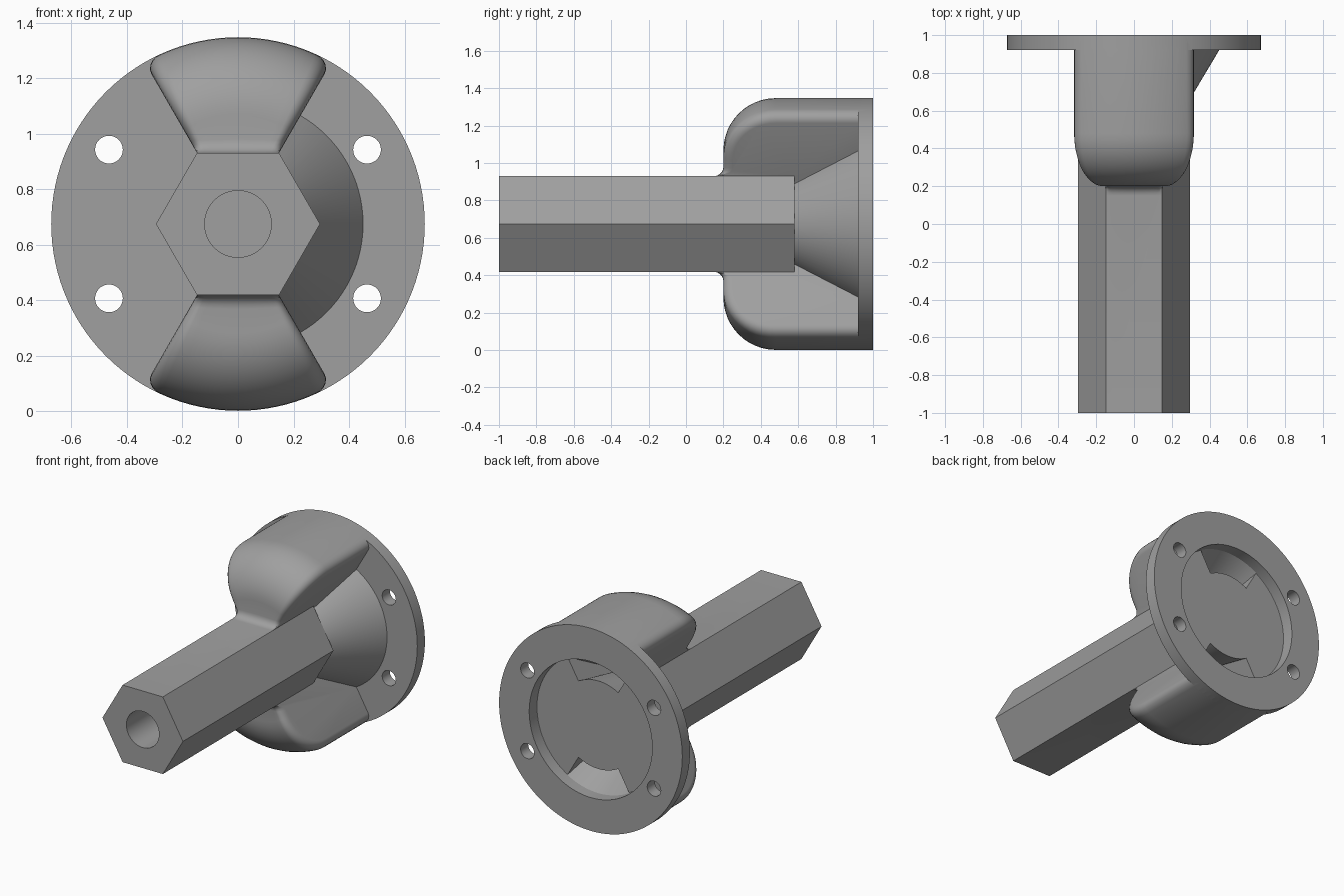
import bpy, bmesh
from math import sin, cos, pi, radians, sqrt

if "Cube" in bpy.data.objects:
    bpy.data.objects.remove(bpy.data.objects["Cube"], do_unlink=True)

CZ = 0.674        # height of the long axis
R_OUT = 0.673     # flange and arm radius
FLAT = 0.256      # hexagon centre to flat

grey = bpy.data.materials.new("Plain Grey")
grey.use_nodes = True
grey.diffuse_color = (0.35, 0.35, 0.35, 1)
grey.node_tree.nodes["Principled BSDF"].inputs["Base Color"].default_value = (0.35, 0.35, 0.35, 1)


def loft(name, sections, loop=False):
    """Skin a list of equal-length closed sections; cap the ends or loop round."""
    bm = bmesh.new()
    rows = [[bm.verts.new(p) for p in s] for s in sections]
    n = len(rows[0])
    for i in range(len(rows) - (0 if loop else 1)):
        a, b = rows[i], rows[(i + 1) % len(rows)]
        for j in range(n):
            k = (j + 1) % n
            bm.faces.new((a[j], a[k], b[k], b[j]))
    if not loop:
        bm.faces.new(rows[0])
        bm.faces.new(rows[-1])
    bmesh.ops.recalc_face_normals(bm, faces=bm.faces)
    mesh = bpy.data.meshes.new(name)
    bm.to_mesh(mesh)
    bm.free()
    mesh.materials.append(grey)
    ob = bpy.data.objects.new(name, mesh)
    bpy.context.collection.objects.link(ob)
    return ob


def turned(name, stations, sides, x=0, z=CZ):
    """Solid along y from (y, radius) stations."""
    return loft(name, [[(x + r * cos(2 * pi * k / sides), y, z + r * sin(2 * pi * k / sides))
                        for k in range(sides)] for y, r in stations])


def arm(name, side):
    """Wedge-shaped arm swept about the axis, with rounded side edges."""
    half, edge, front, bend = radians(30), 0.05, 0.2, 0.28
    steps = [-1, -0.99, -0.96, -0.92, -0.87, -0.82]
    steps += [i / 10 for i in range(-7, 8)] + [-s for s in reversed(steps)]
    sections = []
    for s in steps:
        a = s * half
        gap = min(0.55 * (1 - abs(s)) * half, edge)
        d = edge - sqrt(edge ** 2 - (edge - gap) ** 2)
        base = FLAT / cos(a)
        prof = [(0.45, 0.2), (0.15, base - 0.03), (0.15, base)]
        # concave fillet at the root
        for i in range(1, 6):
            t = i / 5 * pi / 2
            prof.append((0.15 + (0.05 + d) * sin(t), base + 0.05 * (1 - cos(t))))
        # rounded shoulder
        for i in range(13):
            t = i / 12 * pi / 2
            prof.append((front + bend - (bend - d) * cos(t), R_OUT - bend + (bend - d) * sin(t)))
        prof += [(0.96, R_OUT - d), (0.96, 0.3)]
        sections.append([(r * sin(a), y, CZ + side * r * cos(a)) for y, r in prof])
    return loft(name, sections)


def boolean(target, other, operation):
    m = target.modifiers.new(operation.title(), 'BOOLEAN')
    m.operation, m.solver, m.object = operation, 'EXACT', other


# Solid parts: hexagonal shank, flange plate and two arms
body = turned("hex_shank_and_flange", [(-1, FLAT / cos(pi / 6)), (0.58, FLAT / cos(pi / 6))], 6)
parts = [turned("flange_plate", [(0.92, R_OUT), (1, R_OUT)], 120),
         arm("upper_arm", 1), arm("lower_arm", -1)]

# Cutters: stepped bore with flared mouth, and four bolt holes
cutters = [turned("bore_cutter", [(-1.1, 0.12), (0.36, 0.12), (0.58, 0.248), (0.922, 0.452), (1.1, 0.452)], 96)]
for sx in (-1, 1):
    for sz in (-1, 1):
        cutters.append(turned("bolt_hole_cutter", [(0.85, 0.05), (1.1, 0.05)], 32, sx * 0.465, CZ + sz * 0.268))

for p in parts:
    boolean(body, p, 'UNION')
for c in cutters:
    boolean(body, c, 'DIFFERENCE')

# Bake the result and drop the helpers
graph = bpy.context.evaluated_depsgraph_get()
mesh = bpy.data.meshes.new_from_object(body.evaluated_get(graph))
body.modifiers.clear()
body.data = mesh
mesh.materials.clear()
mesh.materials.append(grey)
mesh.polygons.foreach_set("material_index", [0] * len(mesh.polygons))
for ob in parts + cutters:
    bpy.data.objects.remove(ob, do_unlink=True)

bpy.ops.object.select_all(action='DESELECT')
body.select_set(True)
bpy.context.view_layer.objects.active = body
bpy.ops.object.shade_smooth_by_angle(angle=radians(30))
